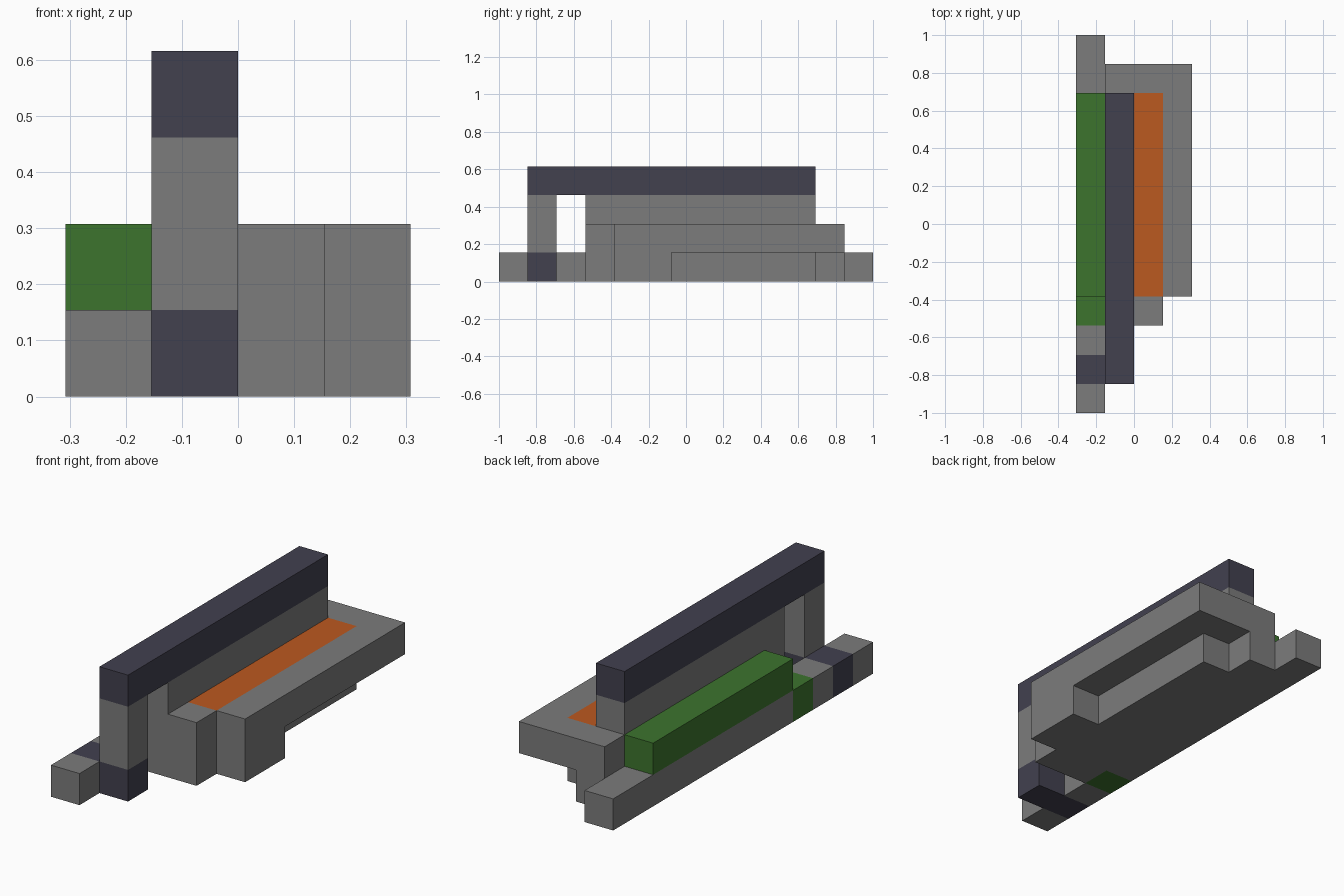
import bpy
import bmesh
from mathutils import Vector

if "Cube" in bpy.data.objects:
    bpy.data.objects.remove(bpy.data.objects["Cube"], do_unlink=True)

UNIT = 2 / 13                       # one block
ORIGIN = Vector((-2, -6.5, 0))      # corner of the block grid


def make_material(name, rgb):
    mat = bpy.data.materials.new(name)
    mat.use_nodes = True
    color = (*rgb, 1)
    mat.diffuse_color = color
    mat.node_tree.nodes["Principled BSDF"].inputs["Base Color"].default_value = color
    return mat


gray = make_material("gray", (0.2, 0.2, 0.2))
slate = make_material("dark slate", (0.054, 0.052, 0.078))
green = make_material("green", (0.046, 0.175, 0.027))
orange = make_material("orange", (0.5, 0.1, 0.014))


def block(name, mat, low, high):
    """Box between two corners, counted in blocks."""
    low, high = Vector(low), Vector(high)
    size, center = high - low, (low + high) / 2 + ORIGIN
    bm = bmesh.new()
    bmesh.ops.create_cube(bm, size=1)
    bmesh.ops.scale(bm, vec=size * UNIT, verts=bm.verts)
    mesh = bpy.data.meshes.new(name)
    bm.to_mesh(mesh)
    bm.free()
    mesh.materials.append(mat)
    obj = bpy.data.objects.new(name, mesh)
    obj.location = center * UNIT
    bpy.context.collection.objects.link(obj)


# low rail along the right side, in coloured sections
sections = [("rail_tip", gray, 1), ("rail_band", slate, 2), ("rail_gap", gray, 3),
            ("rail_marker", green, 4), ("rail_body", gray, 13)]
start = 0
for name, mat, end in sections:
    block(name, mat, (0, start, 0), (1, end, 1))
    start = end
block("green_ledge", green, (0, 4, 1), (1, 11, 2))

# tall wall with a front post and a beam on top
block("post_foot", slate, (1, 1, 0), (2, 2, 1))
block("front_post", gray, (1, 1, 1), (2, 2, 3))
block("wall", gray, (1, 3, 0), (2, 11, 3))
block("wall_rear_step", gray, (1, 11, 0), (2, 12, 2))
block("top_beam", slate, (1, 1, 3), (2, 11, 4))

# shelf beside the wall with an orange strip
block("shelf_base", gray, (2, 3, 0), (3, 11, 1))
block("shelf_front", gray, (2, 3, 1), (3, 4, 2))
block("orange_strip", orange, (2, 4, 1), (3, 11, 2))
block("shelf_rear", gray, (2, 11, 1), (3, 12, 2))
block("shelf_edge", gray, (3, 4, 1), (4, 12, 2))
block("shelf_foot", gray, (3, 4, 0), (4, 6, 1))
